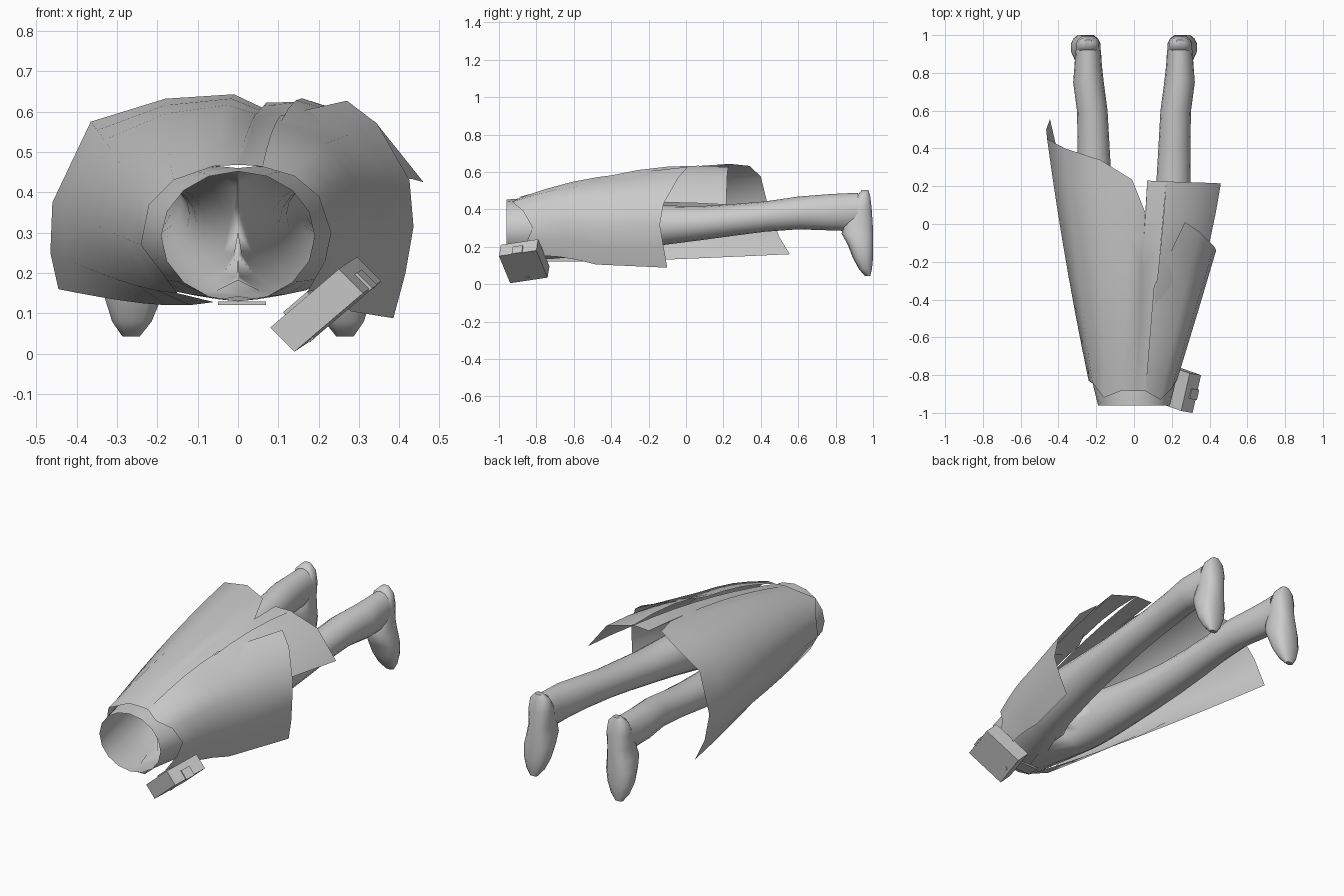
import bpy, bmesh, math
from mathutils import Vector

if "Cube" in bpy.data.objects:
    bpy.data.objects.remove(bpy.data.objects["Cube"])


def make_object(name, verts, faces, smooth=True, mirror=False):
    mesh = bpy.data.meshes.new(name)
    mesh.from_pydata(verts, [], faces)
    bm = bmesh.new()
    bm.from_mesh(mesh)
    # drop the inner wall lying on the mirror plane
    if mirror:
        wall = [f for f in bm.faces if all(abs(v.co.x) < 1e-4 for v in f.verts)]
        bmesh.ops.delete(bm, geom=wall, context='FACES')
    bmesh.ops.remove_doubles(bm, verts=bm.verts, dist=0.0005)
    bmesh.ops.recalc_face_normals(bm, faces=bm.faces)
    bm.to_mesh(mesh)
    bm.free()
    obj = bpy.data.objects.new(name, mesh)
    bpy.context.collection.objects.link(obj)
    if mirror:
        mod = obj.modifiers.new("mirror", 'MIRROR')
        mod.use_clip = True
        mod.merge_threshold = 0.001
    if smooth:
        bpy.ops.object.select_all(action='DESELECT')
        obj.select_set(True)
        bpy.context.view_layer.objects.active = obj
        bpy.ops.object.shade_smooth_by_angle(angle=math.radians(50))
    return obj


def loft(rings, closed=True, caps=False):
    n = len(rings[0])
    verts = [p for r in rings for p in r]
    faces = [(i*n + j, i*n + (j+1) % n, (i+1)*n + (j+1) % n, (i+1)*n + j)
             for i in range(len(rings) - 1) for j in range(n if closed else n - 1)]
    if caps:
        faces += [tuple(range(n)), tuple(range(len(verts) - n, len(verts)))]
    return verts, faces


def power(v, e):
    return math.copysign(abs(v) ** e, v)


# Trousers: one half from open waist to ankle: (y, x0, x1, z0, z1)
LEG = [(-.96, -.19, .19, .13, .452), (-.86, -.215, .215, .13, .46),
       (-.72, -.14, .24, .135, .465), (-.58, -.04, .26, .145, .46),
       (-.50, .0, .268, .155, .45), (-.40, .025, .275, .168, .44),
       (-.25, .055, .285, .19, .43), (-.10, .08, .293, .212, .42),
       (.08, .103, .298, .235, .417), (.25, .12, .30, .258, .428),
       (.42, .13, .298, .28, .442), (.60, .14, .302, .293, .468),
       (.75, .16, .322, .288, .48), (.84, .17, .315, .285, .485),
       (.92, .175, .31, .30, .488)]
N = 16
rings = []
for y, x0, x1, z0, z1 in LEG:
    ring = []
    for k in range(N):
        a = 2 * math.pi * k / N
        x = (x0 + x1) / 2 + (x1 - x0) / 2 * math.cos(a)
        z = (z0 + z1) / 2 + (z1 - z0) / 2 * math.sin(a)
        ring.append((x if x > 1e-4 else 0, y, z))
    rings.append(ring)
make_object("trousers", *loft(rings), mirror=True)

# Shoes, toes pointing down: (z, instep y, sole y, half width, centre x)
SHOE = [(.043, .957, .985, .022, .265), (.08, .925, .994, .05, .263),
        (.14, .892, 1.0, .072, .26), (.21, .865, 1.0, .08, .255),
        (.27, .832, 1.0, .072, .25), (.33, .845, .998, .063, .245),
        (.41, .885, .992, .066, .243), (.47, .912, .985, .055, .243),
        (.503, .94, .975, .022, .243)]
rings = []
for z, y0, y1, w, cx in SHOE:
    ring = []
    for k in range(14):
        a = 2 * math.pi * (k + .5) / 14
        s = math.sin(a)
        y = y1 if s > .75 else (y0 + y1) / 2 + (y1 - y0) / 2 * power(s, .8)
        ring.append((cx + w * power(math.cos(a), .75), y, z))
    rings.append(ring)
make_object("shoes", *loft(rings, caps=True), mirror=True)


# Coat panels: each column runs from the waist to the hem, bulging slightly
def panel(name, columns, rows=7):
    rings = []
    for col in columns:
        a, b = Vector(col[0]), Vector(col[-1])
        if len(col) == 3:
            m = Vector(col[1])
            ring = [a.lerp(m, t / 4) for t in range(4)] + \
                   [m.lerp(b, t / 3) for t in range(4)]
            for t in range(1, 4):
                ring[t].z += .02 * math.sin(math.pi * t / 4)
        else:
            ring = []
            for i in range(rows + 1):
                t = i / rows
                p = a.lerp(b, t)
                out = Vector((p.x, 0, p.z - .3)).normalized()
                g = 4 * t * (1 - t)
                ring.append(p + Vector((out.x * .012, 0, out.z * .03)) * g)
        rings.append([tuple(p) for p in ring])
    make_object(name, *loft(rings, closed=False))


panel("coat_left_panel", [
    [(-.06, -.93, .128), (-.445, .555, .16)],
    [(-.15, -.89, .15), (-.465, .50, .25)],
    [(-.24, -.83, .27), (-.46, .45, .375)],
    [(-.22, -.84, .37), (-.365, .40, .575)],
    [(-.16, -.92, .43), (-.18, .34, .632)],
    [(-.06, -.88, .465), (-.01, .235, .643)],
    [(0, -.885, .468), (.06, .06, .61)],
    [(.01, -.885, .468), (.07, .23, .622)],
    [(.06, -.885, .464), (.17, .225, .625)]])
panel("coat_back_tail", [
    [(.107, -.42, .577), (.17, .225, .625)],
    [(.21, -.42, .535), (.34, .22, .575)],
    [(.315, -.42, .43), (.46, .215, .425)]], rows=4)
panel("coat_right_flap", [
    [(.06, -.885, .464), (.105, -.33, .59), (.27, .01, .627)],
    [(.14, -.93, .44), (.242, -.46, .53), (.345, -.04, .57)],
    [(.20, -.87, .39), (.315, -.48, .43), (.425, -.12, .43)],
    [(.23, -.82, .30), (.34, -.46, .305), (.435, -.14, .315)],
    [(.215, -.85, .23), (.32, -.46, .205), (.415, -.12, .20)],
    [(.17, -.90, .15), (.28, -.48, .105), (.385, -.10, .088)]])


# Pouch: skewed box in its own axes
origin = Vector((.31, -1, .15))
e1, e2, e3 = Vector((.045, .2, .03)), Vector((-.17, .06, -.145)), Vector((-.06, .01, .06))


def pouch_box(name, a, b, c):
    pts = [origin + e1 * i + e2 * j + e3 * k for i in a for j in b for k in c]
    make_object(name, pts, [(0, 1, 3, 2), (4, 6, 7, 5), (0, 4, 5, 1),
                            (2, 3, 7, 6), (0, 2, 6, 4), (1, 5, 7, 3)], smooth=False)


pouch_box("pouch", (0, 1), (0, 1), (0, 1))
pouch_box("pouch_clasp", (.35, .62), (-.03, .02), (-.04, .6))
pouch_box("pouch_button", (.46, .54), (.85, .92), (-.04, .05))
pouch_box("pouch_belt_loop", (.3, .6), (.5, .85), (1, 1.12))

# Belt buckle under the waist
x0, x1, y0, y1, z0, z1 = -.05, .07, -.93, -.86, .121, .13
pts = [(x, y, z) for x in (x0, x1) for y in (y0, y1) for z in (z0, z1)]
make_object("belt_buckle", pts, [(0, 1, 3, 2), (4, 6, 7, 5), (0, 4, 5, 1),
                                 (2, 3, 7, 6), (0, 2, 6, 4), (1, 5, 7, 3)], smooth=False)
